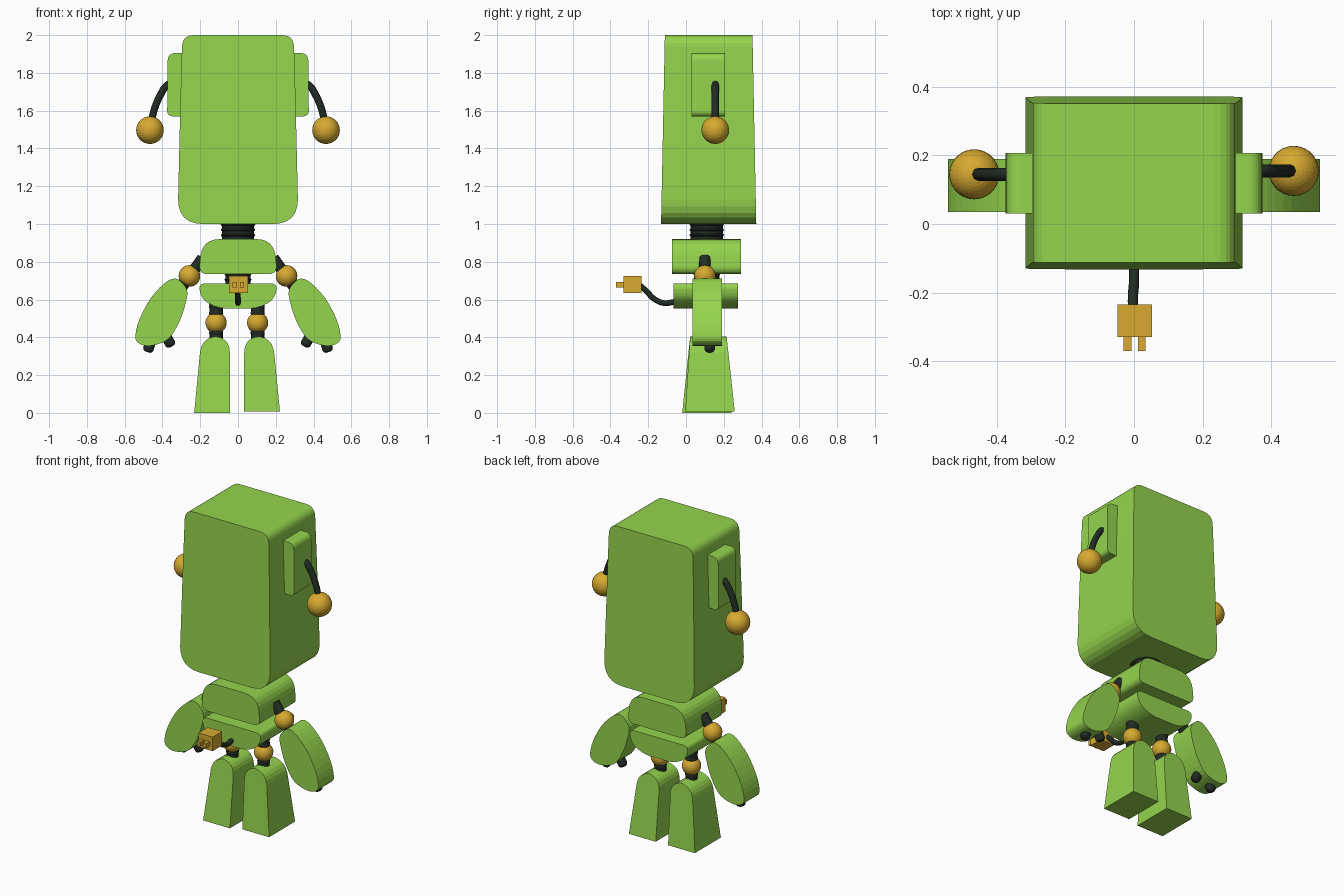
import bpy, bmesh, math
from mathutils import Vector

cube = bpy.data.objects.get("Cube")
if cube:
    bpy.data.objects.remove(cube, do_unlink=True)


def material(name, rgb):
    m = bpy.data.materials.new(name)
    m.use_nodes = True
    m.diffuse_color = (*rgb, 1)
    m.node_tree.nodes["Principled BSDF"].inputs["Base Color"].default_value = (*rgb, 1)
    return m


GREEN = material("leaf_green", (0.30, 0.66, 0.075))
GOLD = material("warm_gold", (0.68, 0.40, 0.03))
DARK = material("dark_rubber", (0.016, 0.025, 0.018))


def finish(name, bm, mat):
    bmesh.ops.recalc_face_normals(bm, faces=bm.faces)
    me = bpy.data.meshes.new(name)
    bm.to_mesh(me)
    bm.free()
    me.materials.append(mat)
    ob = bpy.data.objects.new(name, me)
    bpy.context.collection.objects.link(ob)
    return ob


def rounded(corners, steps=6):
    """Outline with a curved corner of size r at each (x, z, r)."""
    out = []
    for i, (x, z, r) in enumerate(corners):
        p = Vector((x, z))
        if not r:
            out.append(p)
            continue
        a = p + (Vector(corners[i - 1][:2]) - p).normalized() * r
        b = p + (Vector(corners[(i + 1) % len(corners)][:2]) - p).normalized() * r
        for k in range(steps + 1):
            t = k / steps
            # blend of bezier weights that stays close to a circular arc
            out.append(a * (1 - t) ** 2 + (p * 0.94 + (a + b) * 0.03) * 2 * t * (1 - t) + b * t * t)
    return out


def symmetric(half):
    """Mirror the +x corners, listed top to bottom, into a closed outline."""
    return rounded(half + [(-x, z, r) for x, z, r in reversed(half)])


def spline(points, steps=3):
    """Closed Catmull-Rom outline."""
    pts = [Vector(p) for p in points]
    n, out = len(pts), []
    for i in range(n):
        a, b, c, d = (pts[(i + k) % n] for k in (-1, 0, 1, 2))
        for k in range(steps):
            t = k / steps
            out.append(0.5 * (2 * b + (c - a) * t + (2 * a - 5 * b + 4 * c - d) * t ** 2
                              + (3 * b - a - 3 * c + d) * t ** 3))
    return out


def slab(name, outline, bottom, top, mat=GREEN):
    """Extrude an x-z outline through y; (front, back) blends from bottom to top."""
    bm = bmesh.new()
    low = min(p.y for p in outline)
    high = max(p.y for p in outline)
    rings = []
    for k in (0, 1):
        rings.append([bm.verts.new((p.x, bottom[k] + (top[k] - bottom[k]) * (p.y - low) / (high - low), p.y))
                      for p in outline])
        bm.faces.new(rings[k])
    n = len(outline)
    for i in range(n):
        j = (i + 1) % n
        bm.faces.new((rings[0][i], rings[0][j], rings[1][j], rings[1][i]))
    return finish(name, bm, mat)


def ball(name, centre, radius):
    bm = bmesh.new()
    bmesh.ops.create_uvsphere(bm, u_segments=28, v_segments=18, radius=radius)
    bmesh.ops.translate(bm, verts=bm.verts, vec=centre)
    return finish(name, bm, GOLD)


def box(name, low, high, mat=GOLD):
    bm = bmesh.new()
    bmesh.ops.create_cube(bm, size=1)
    for v in bm.verts:
        v.co = [(a + b) / 2 + c * (b - a) for a, b, c in zip(low, high, v.co)]
    return finish(name, bm, mat)


def rod(name, start, end, radius, tip=0.0, ribs=0, sides=16):
    """Straight tube with an optional rounded tip or ribbed wall."""
    start, end = Vector(start), Vector(end)
    length = (end - start).length
    turn = (end - start).to_track_quat('Z', 'Y')
    rows = [(radius, 0)]
    for i in range(ribs):
        rows += [(radius * (0.93 if k % 2 else 1), length * (i + k / 4) / ribs) for k in (1, 2, 3)]
    rows += [(radius, length - tip)]
    if tip:
        rows += [(radius * 0.85, length - tip * 0.4), (radius * 0.5, length)]
    bm = bmesh.new()
    rings = [[bm.verts.new(start + turn @ Vector((r * math.cos(a), r * math.sin(a), h)))
              for a in (2 * math.pi * s / sides for s in range(sides))] for r, h in rows]
    for lo, hi in zip(rings, rings[1:]):
        for s in range(sides):
            t = (s + 1) % sides
            bm.faces.new((lo[s], lo[t], hi[t], hi[s]))
    bm.faces.new(rings[0])
    bm.faces.new(rings[-1])
    return finish(name, bm, DARK)


def cable(name, points, radius):
    cu = bpy.data.curves.new(name, 'CURVE')
    cu.dimensions = '3D'
    cu.bevel_depth = radius
    cu.bevel_resolution = 2
    cu.resolution_u = 6
    cu.use_fill_caps = True
    sp = cu.splines.new('BEZIER')
    sp.bezier_points.add(len(points) - 1)
    for bp, co in zip(sp.bezier_points, points):
        bp.co = co
        bp.handle_left_type = bp.handle_right_type = 'AUTO'
    cu.materials.append(DARK)
    ob = bpy.data.objects.new(name, cu)
    bpy.context.collection.objects.link(ob)
    return ob


# Head, neck and torso
slab("head", symmetric([(0.295, 2.0, 0.06), (0.305, 1.65, 0), (0.32, 1.0, 0.13)]),
     (-0.132, 0.372), (-0.112, 0.352))
rod("neck", (0, 0.11, 0.90), (0, 0.11, 1.01), 0.092, ribs=4, sides=24)
slab("chest", symmetric([(0.19, 0.92, 0.09), (0.208, 0.735, 0.045)]), (-0.073, 0.29), (-0.073, 0.29))
rod("waist", (0, 0.11, 0.66), (0, 0.11, 0.75), 0.072, ribs=3, sides=24)
slab("pelvis", symmetric([(0.207, 0.685, 0.03), (0.198, 0.605, 0.045), (0.11, 0.553, 0.05)]),
     (-0.065, 0.275), (-0.065, 0.275))

# Cable and plug at the front
cable("plug_cable", [(0, 0.0, 0.60), (0, -0.066, 0.587), (0, -0.12, 0.582), (0, -0.17, 0.605),
                     (-0.003, -0.21, 0.645), (-0.003, -0.25, 0.68)], 0.015)
box("plug_body", (-0.048, -0.33, 0.635), (0.052, -0.235, 0.725))
for name, x in (("right", -0.019), ("left", 0.022)):
    box("plug_prong_" + name, (x - 0.011, -0.37, 0.663), (x + 0.011, -0.32, 0.692))

ARM = [(.27, .65), (.307, .70), (.344, .71), (.39, .685), (.46, .61), (.52, .50), (.543, .41),
       (.53, .372), (.485, .355), (.42, .365), (.36, .40), (.307, .49), (.275, .59)]

for s, side in ((1, "left"), (-1, "right")):
    # Ear block with drooping antenna
    slab("ear_" + side, rounded([(s * 0.27, 1.905, 0), (s * 0.372, 1.905, 0.04),
                                 (s * 0.375, 1.57, 0.03), (s * 0.27, 1.57, 0)]), (0.03, 0.207), (0.03, 0.207))
    ay = 0.15 + s * 0.005
    cable("antenna_" + side, [(s * 0.34, ay, 1.75), (s * 0.375, ay, 1.735), (s * 0.415, ay, 1.675),
                              (s * 0.445, ay, 1.60), (s * 0.462, ay, 1.52)], 0.019)
    ball("antenna_ball_" + side, (s * 0.466, ay, 1.497), 0.073)

    # Shoulder, arm and fingers
    rod("shoulder_rod_" + side, (s * 0.187, 0.1, 0.82), (s * 0.255, 0.1, 0.725), 0.03)
    ball("shoulder_ball_" + side, (s * 0.257, 0.1, 0.725), 0.057)
    rod("upper_arm_rod_" + side, (s * 0.26, 0.1, 0.72), (s * 0.32, 0.1, 0.64), 0.032)
    slab("arm_" + side, spline([(s * x, z) for x, z in ARM]), (0.035, 0.19), (0.035, 0.19))
    rod("inner_finger_" + side, (s * 0.39, 0.125, 0.42), (s * 0.350, 0.125, 0.352), 0.028, tip=0.016)
    rod("outer_finger_" + side, (s * 0.455, 0.125, 0.40), (s * 0.480, 0.125, 0.322), 0.028, tip=0.016)

    # Hip and leg
    hx = s * 0.11 - 0.006
    rod("hip_rod_" + side, (hx, 0.11, 0.37), (hx, 0.11, 0.58), 0.038, ribs=6)
    ball("hip_ball_" + side, (hx, 0.11, 0.477), 0.056)
    shift = -0.01 if s < 0 else 0
    foot = 0.0 if s < 0 else 0.008
    leg = [(0.033, foot, 0), (0.033, 0.405, 0.085), (0.183, 0.405, 0.085), (0.222, foot, 0)]
    dy = 0.008 * s
    slab("leg_" + side, rounded([(s * x + shift, z, r) for x, z, r in leg]),
         (-0.012 + dy, 0.25 + dy), (0.022, 0.215))
